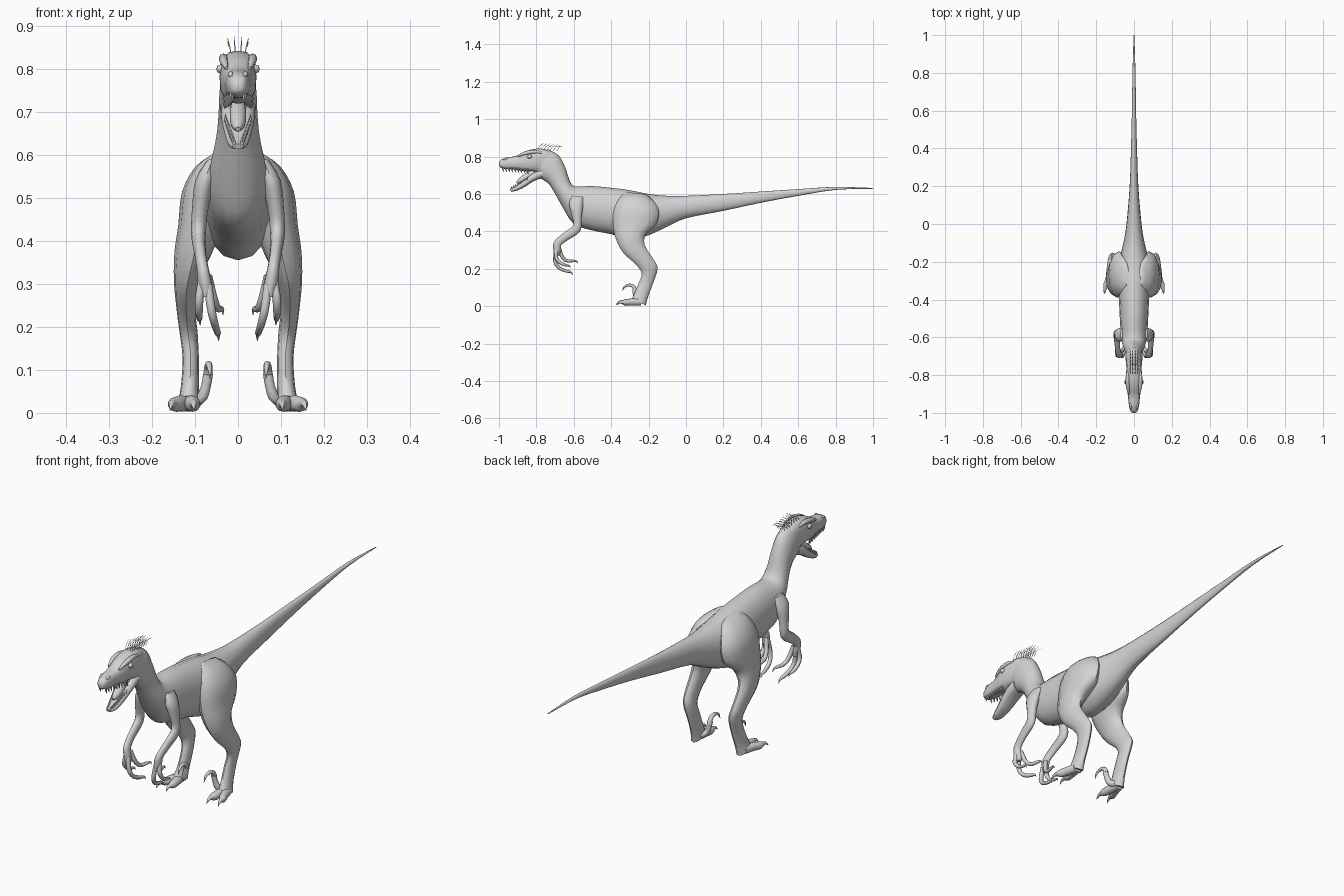
import bpy, bmesh, math
from mathutils import Vector

cube = bpy.data.objects.get("Cube")
if cube:
    bpy.data.objects.remove(cube, do_unlink=True)

skin = bpy.data.materials.new("plain grey skin")
skin.use_nodes = True
grey = (0.65, 0.65, 0.65, 1)
skin.diffuse_color = grey
skin.node_tree.nodes["Principled BSDF"].inputs["Base Color"].default_value = grey

CM = 0.01  # all tables below are in hundredths of a unit


def refine(stations, steps):
    """Catmull-Rom interpolation through a list of equal-length tuples."""
    result = []
    last = len(stations) - 1
    for i in range(last):
        a, b, c, d = (stations[max(0, min(last, i + k))] for k in (-1, 0, 1, 2))
        for step in range(steps):
            t = step / steps
            result.append([
                q + t * ((r - p) + t * ((2 * p - 5 * q + 4 * r - s) + t * (3 * (q - r) + s - p))) / 2
                for p, q, r, s in zip(a, b, c, d)])
    result.append(list(stations[-1]))
    return result


def tube(path):
    """Turn (x, y, z, radius) points into loft stations square to the path."""
    stations = []
    for i, (x, y, z, radius) in enumerate(path):
        before = Vector(path[max(0, i - 1)][:3])
        after = Vector(path[min(len(path) - 1, i + 1)][:3])
        up = (after - before).cross(Vector((1, 0, 0))).normalized() * radius
        stations.append((x, y + up.y, z + up.z, y - up.y, z - up.z, radius))
    return stations


def add_loft(bm, stations, sides, steps, power):
    """Skin rings given as (x, y and z of one edge, y and z of the other, half width)."""
    rings = []
    for x, ya, za, yb, zb, width in refine(stations, steps):
        centre = Vector((x, (ya + yb) / 2, (za + zb) / 2))
        up = Vector((0, (ya - yb) / 2, (za - zb) / 2))
        ring = []
        for k in range(sides):
            angle = math.tau * k / sides
            c, s = math.cos(angle), math.sin(angle)
            c = math.copysign(abs(c) ** power, c)
            s = math.copysign(abs(s) ** power, s)
            ring.append(bm.verts.new((centre + up * c + Vector((max(width, 0.05) * s, 0, 0))) * CM))
        rings.append(ring)
    for lower, upper in zip(rings, rings[1:]):
        for k in range(sides):
            j = (k + 1) % sides
            bm.faces.new((lower[k], lower[j], upper[j], upper[k]))
    bm.faces.new(rings[0])
    bm.faces.new(rings[-1])


def build(name, lofts, mirrored=False, sides=12, steps=3, power=1.0):
    bm = bmesh.new()
    for stations in lofts:
        add_loft(bm, stations, sides, steps, power)
    bmesh.ops.recalc_face_normals(bm, faces=bm.faces)
    mesh = bpy.data.meshes.new(name)
    bm.to_mesh(mesh)
    bm.free()
    mesh.materials.append(skin)
    obj = bpy.data.objects.new(name, mesh)
    bpy.context.collection.objects.link(obj)
    bpy.ops.object.select_all(action="DESELECT")
    obj.select_set(True)
    bpy.context.view_layer.objects.active = obj
    bpy.ops.object.shade_smooth_by_angle(angle=math.radians(50))
    if mirrored:
        obj.modifiers.new("mirror", "MIRROR").use_mirror_merge = False
    return obj


# Tail, trunk and neck: back edge, belly edge, half width
build("body", [[
    (0, 100, 63.2, 100, 62.8, 0.2),
    (0, 80, 63.8, 80, 62.2, 0.8),
    (0, 60, 62.6, 60, 59, 1.1),
    (0, 40, 61.3, 40, 55.3, 1.6),
    (0, 20, 60, 20, 51, 2.3),
    (0, 0, 59, 0, 47, 4),
    (0, -10, 59, -10, 42.5, 5.6),
    (0, -20, 60, -20, 38, 8),
    (0, -30, 62, -30, 35.5, 8.6),
    (0, -40, 63.3, -40, 38.5, 8),
    (0, -50, 64.2, -50, 40.5, 7.5),
    (0, -57, 64, -60, 44, 7),
    (0, -60.5, 64.5, -66, 53, 6.2),
    (0, -62.5, 68, -70.5, 61, 5),
    (0, -64.5, 74, -74, 66, 4.5),
    (0, -68, 80.5, -79, 69, 4.3),
    (0, -74, 84, -81, 72, 3.8),
]], sides=16)

# Skull and upper jaw
build("head", [[
    (0, -68, 79, -76, 70, 3),
    (0, -74, 83.5, -80, 71.5, 4),
    (0, -80, 84.2, -83, 72, 4.3),
    (0, -86, 82.8, -86, 72, 4),
    (0, -91, 80.3, -91, 73, 3.2),
    (0, -96, 79.5, -96, 73.3, 2.7),
    (0, -99, 78.2, -99, 74, 1.9),
    (0, -100, 76.8, -100, 75, 0.8),
]], sides=16, power=0.75)

build("lower_jaw", [[
    (0, -76, 74, -77, 68.5, 3.8),
    (0, -82, 71, -81.5, 66.8, 3.9),
    (0, -87, 67, -86.5, 63.6, 3.2),
    (0, -91.5, 63.8, -91, 61.6, 2.3),
    (0, -94, 62.6, -93.6, 61.4, 1.1),
]], power=0.75)

build("tongue", [tube([(0, -79, 73, 1.6), (0, -84, 70, 1.9), (0, -88, 67.3, 1.7),
                       (0, -90.5, 66, 0.6)])])

# Brow ridges, eyes and nostril bumps
build("brow_ridges", [tube([(3.2, -77, 82, 0.5), (3.4, -81, 82.6, 1),
                            (3.3, -86, 81.8, 1), (2.7, -90, 80.2, 0.4)])], True, sides=8)
build("eyes", [tube([(4, -82.2, 80, 0.1), (4, -82.8, 80, 0.9), (4, -83.6, 80, 1.1),
                     (4, -84.4, 80, 0.9), (4, -85, 80, 0.1)])], True, sides=8)
build("nostrils", [tube([(1.6, -95, 78.8, 0.3), (1.7, -96.5, 78.8, 0.7),
                         (1.5, -98, 78.2, 0.3)])], True, sides=8)

# Rows of teeth along both jaws
teeth = []
count = 9
for i in range(count):
    t = i / (count - 1)
    x, y, z = 1.5 + 1.6 * t, -98 + 13 * t, 74.5 - t
    teeth.append(tube([(x, y, z, 0.5), (x, y + 0.2, z - 1.5, 0.4), (x, y + 0.7, z - 2.8, 0.05)]))
    x, y, z = 0.9 + 2 * t, -93.5 + 8.5 * t, 61.8 + 5.2 * t
    teeth.append(tube([(x, y, z, 0.45), (x, y, z + 1.2, 0.35), (x, y + 0.5, z + 2.4, 0.05)]))
build("teeth", teeth, True, sides=5, steps=1)

# Crest of thin quills on the crown
quills = []
for i in range(7):
    y = -80 + 1.8 * i
    for x in (0.6, 1.6):
        quills.append(tube([(x, y, 83, 0.13), (x * 1.2, y + 1.5, 85.3, 0.1),
                            (x * 1.5, y + 4, 87.8 - 0.3 * i - 0.4 * x, 0.04)]))
build("crest_quills", quills, True, sides=4, steps=1)

# Thigh, shin and upright foot bone: front edge, rear edge, half width
build("legs", [[
    (4, -32, 61, -22, 60, 1.2),
    (5.8, -36, 57.8, -18, 57, 4),
    (7.8, -38.5, 52, -14.5, 51, 5.2),
    (8.8, -39, 44, -16, 43.5, 5.1),
    (10.4, -37.5, 36, -21.5, 38.5, 4.4),
    (12, -33.5, 28.5, -22, 32.5, 2.9),
    (12, -26.5, 22, -17, 24.5, 2.2),
    (11.5, -23.8, 17.5, -15.2, 20, 2.1),
    (11, -25, 13, -17.5, 12.5, 1.9),
    (11.2, -27.5, 7, -20.3, 5, 2.1),
    (11.5, -29, 4, -21.5, 0.4, 2.6),
]], True)

# Walking toes with claws, and the raised sickle toe
build("toes", [
    tube([(11.5, -24, 2.3, 2), (10.8, -29, 2.2, 1.9), (10.4, -32.5, 2, 1.7), (10.3, -34, 2.2, 1.1),
          (10.3, -36, 2, 0.6), (10.3, -37.5, 0.6, 0.1)]),
    tube([(12, -24, 2.3, 2), (13.4, -29, 2.2, 1.9), (14.6, -32, 2, 1.7), (15.1, -33.5, 2.2, 1.1),
          (15.5, -35.5, 2, 0.6), (15.8, -37, 0.6, 0.1)]),
    tube([(10.5, -24, 2.5, 1.6), (8.5, -26.5, 3.5, 1.4), (7.4, -27.2, 6.5, 1.2),
          (7, -27.5, 9, 1.2)]),
], True, sides=10)
build("sickle_claws", [tube([(7, -27, 8, 1.1), (6.9, -28, 10.4, 1), (6.8, -30.5, 11.3, 0.8),
                             (6.6, -33, 10.2, 0.5), (6.5, -34, 8, 0.08)])], True, sides=8)

# Upper arm, forearm and palm
build("arms", [[
    (5.8, -61, 59, -55, 58.5, 1.4),
    (7.6, -62.5, 54.5, -55, 54, 2.3),
    (8.8, -60.8, 47.5, -55.8, 47.5, 1.9),
    (9.2, -60.5, 43, -56.6, 40, 1.7),
    (8.8, -66, 38.8, -63, 35.5, 1.4),
    (8.2, -70.5, 34.5, -66.8, 32.5, 1.4),
    (7.7, -71, 30.5, -67, 30, 1.6),
    (7.3, -70.5, 27, -67.5, 27, 1.1),
]], True)

# Three clawed fingers
build("fingers", [
    tube([(7, -69.5, 30, 1), (6.2, -70, 24, 1), (5.4, -68, 20.6, 0.9), (4.8, -64, 18.8, 0.8),
          (4.6, -61.5, 18.2, 0.5), (4.5, -60.5, 16.8, 0.08)]),
    tube([(7, -68, 32, 1), (5.8, -66.5, 27, 1), (4.8, -64, 24.4, 0.9), (4, -60.5, 24.2, 0.7),
          (3.6, -58.5, 24, 0.4), (3.5, -57.8, 22.8, 0.08)]),
    tube([(8.3, -69, 31, 1), (9, -69.5, 26.5, 1), (9.1, -67.5, 23.4, 0.9), (9, -64.5, 22, 0.7),
          (8.9, -62.5, 21.6, 0.4), (8.8, -61.7, 20.4, 0.08)]),
], True, sides=8)
